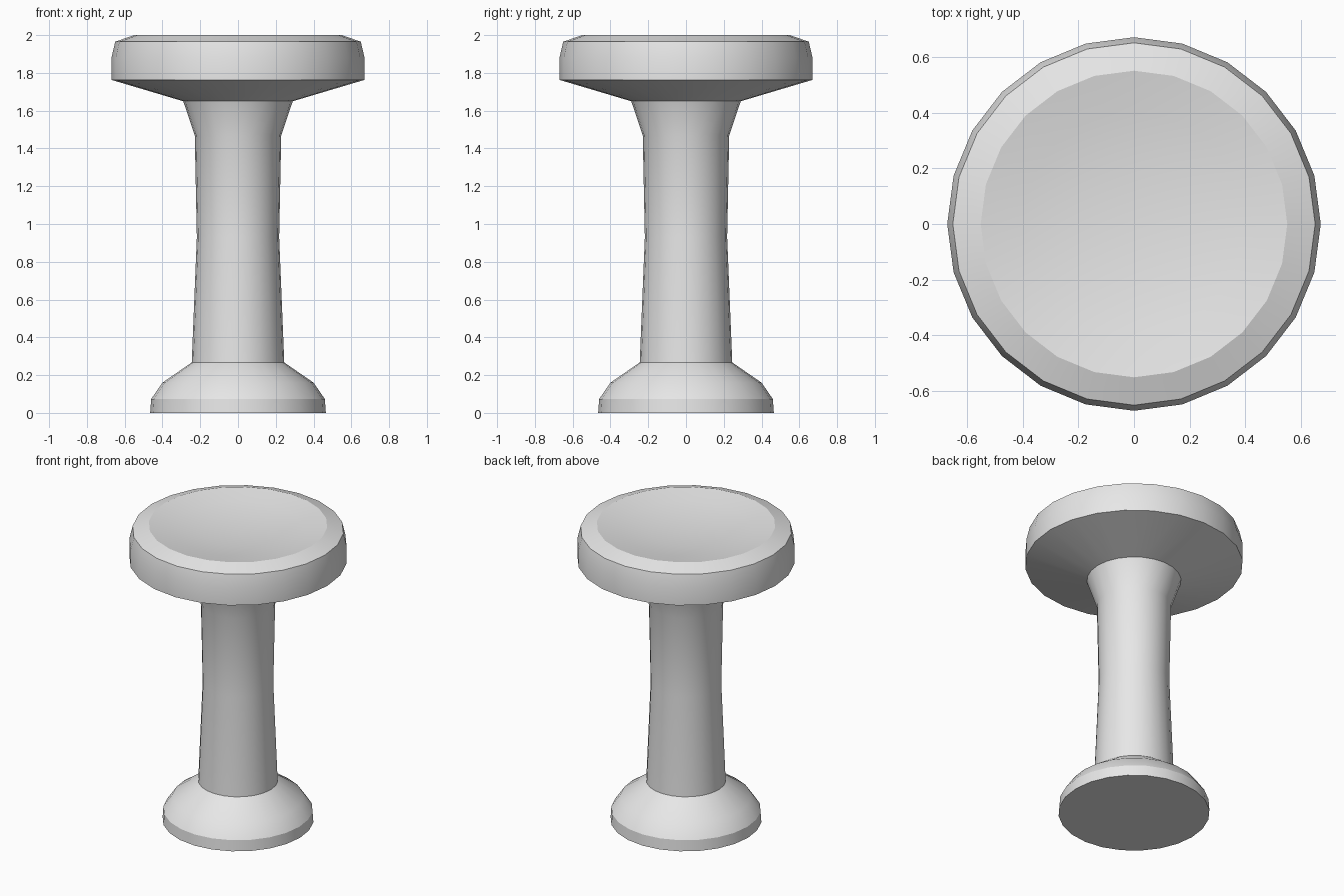
import bpy, bmesh, math

if "Cube" in bpy.data.objects:
    bpy.data.objects.remove(bpy.data.objects["Cube"])

SIDES = 24

# One colour for the whole stool
grey = bpy.data.materials.new("light grey")
grey.diffuse_color = (0.8, 0.8, 0.8, 1)
grey.use_nodes = True
grey.node_tree.nodes["Principled BSDF"].inputs["Base Color"].default_value = grey.diffuse_color

# Outline from base centre to dished seat centre: (radius, height)
profile = [
    (0, 0), (0.465, 0), (0.46, 0.073), (0.40, 0.16), (0.245, 0.267),   # foot
    (0.218, 0.93), (0.229, 1.47), (0.29, 1.65),                        # column
    (0.67, 1.763), (0.67, 1.88), (0.65, 1.965),                        # seat rim
    (0.55, 2.0), (0.40, 1.972), (0.22, 1.95), (0, 1.942),              # dished top
]

# Spin the outline into a closed solid
bm = bmesh.new()
verts = [bm.verts.new((r, 0, z)) for r, z in profile]
edges = [bm.edges.new(pair) for pair in zip(verts, verts[1:])]
bmesh.ops.spin(bm, geom=verts + edges, cent=(0, 0, 0), axis=(0, 0, 1),
               angle=2 * math.pi, steps=SIDES, use_duplicate=False)
bmesh.ops.remove_doubles(bm, verts=bm.verts, dist=0.0005)
bmesh.ops.recalc_face_normals(bm, faces=bm.faces)

mesh = bpy.data.meshes.new("stool")
bm.to_mesh(mesh)
bm.free()
mesh.materials.append(grey)
stool = bpy.data.objects.new("stool", mesh)
bpy.context.collection.objects.link(stool)

# Smooth sides, sharp at the strong edges
bpy.context.view_layer.objects.active = stool
stool.select_set(True)
bpy.ops.object.shade_smooth_by_angle(angle=math.radians(30))
